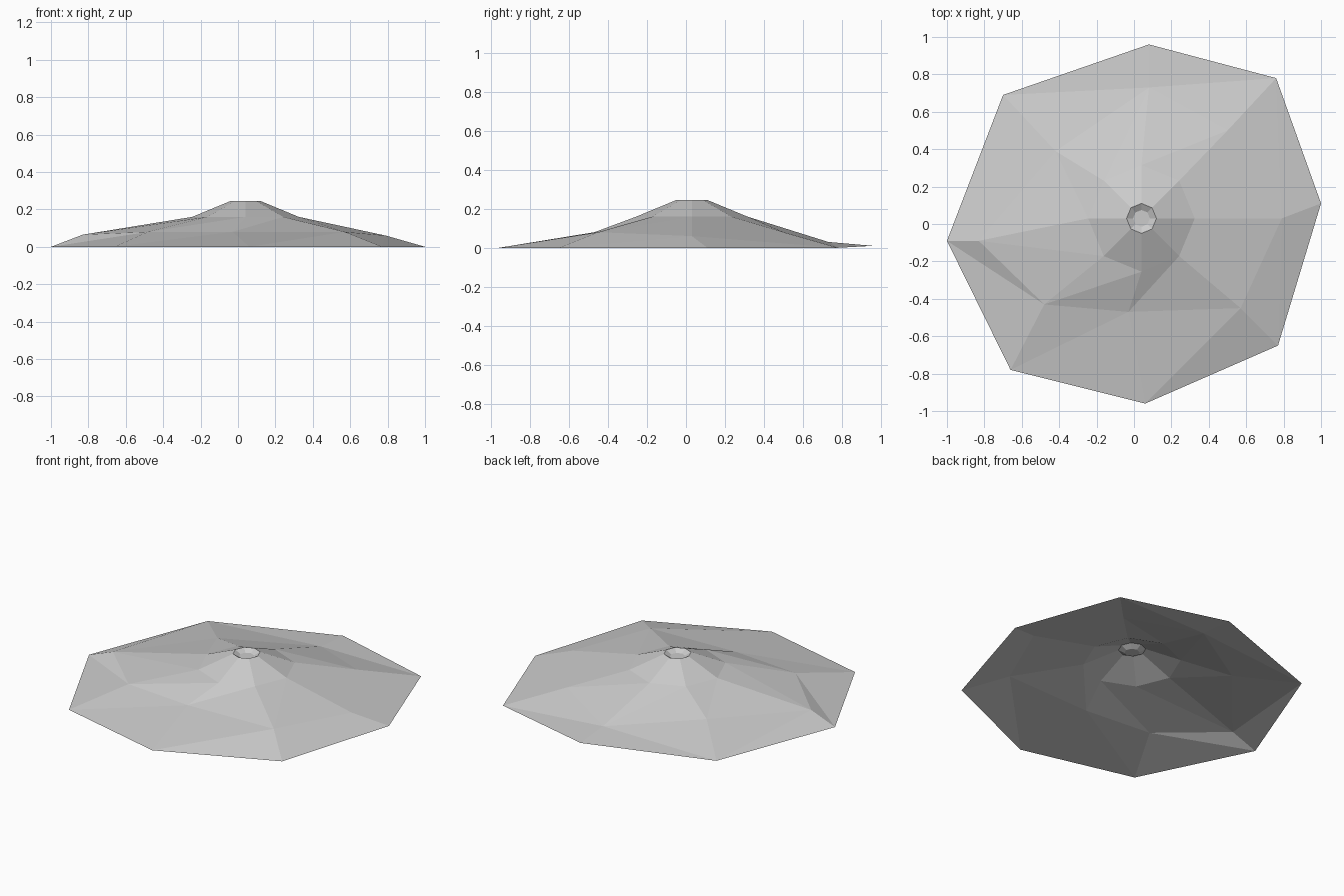
import bpy
import bmesh
from math import cos, sin, pi

default_cube = bpy.data.objects.get("Cube")
if default_cube:
    bpy.data.objects.remove(default_cube, do_unlink=True)

SIDES = 8
PEAK_X, PEAK_Y = 0.04, 0.03


def make_material(name, grey):
    material = bpy.data.materials.new(name)
    material.use_nodes = True
    colour = (grey, grey, grey, 1)
    material.diffuse_color = colour
    shader = material.node_tree.nodes["Principled BSDF"]
    shader.inputs["Base Color"].default_value = colour
    return material


def regular_ring(radius, height):
    """Even ring around the peak, counter-clockwise from the east."""
    angles = [2 * pi * side / SIDES for side in range(SIDES)]
    return [(PEAK_X + radius * cos(a), PEAK_Y + radius * sin(a), height) for a in angles]


def bridge_rings(mesh, lower, upper, flipped=()):
    """Triangles between two rings; sectors in flipped use the other diagonal."""
    for side in range(SIDES):
        following = (side + 1) % SIDES
        a, b = lower[side], lower[following]
        c, d = upper[following], upper[side]
        if side in flipped:
            triangles = ((a, b, d), (b, c, d))
        else:
            triangles = ((a, b, c), (a, c, d))
        for triangle in triangles:
            mesh.faces.new(triangle)


# Irregular foot and lower slope, counter-clockwise from the east
foot = [(1.0, 0.11, 0), (0.76, 0.78, 0), (0.08, 0.96, 0.01), (-0.70, 0.69, 0),
        (-1.0, -0.09, 0), (-0.66, -0.78, 0), (0.06, -0.96, 0), (0.77, -0.65, 0)]
slope = [(0.79, 0.03, 0.06), (0.50, 0.50, 0.08), (0.08, 0.73, 0.03), (-0.42, 0.39, 0.08),
         (-0.83, -0.09, 0.065), (-0.48, -0.43, 0.08), (-0.03, -0.47, 0.08), (0.57, -0.45, 0.08)]

# Shoulder, rim and the shallow dip in the top
shoulder = regular_ring(0.285, 0.16)
rim = regular_ring(0.08, 0.245)
dip = regular_ring(0.045, 0.225)

# Open shell of the hill
mesh = bmesh.new()
rings = [[mesh.verts.new(point) for point in ring]
         for ring in (foot, slope, shoulder, rim, dip)]
flipped_sectors = [(0, 2), (), (), ()]
for lower, upper, flipped in zip(rings, rings[1:], flipped_sectors):
    bridge_rings(mesh, lower, upper, flipped)
mesh.faces.new(rings[-1])

hill_mesh = bpy.data.meshes.new("hill")
mesh.to_mesh(hill_mesh)
mesh.free()
hill_mesh.materials.append(make_material("stone grey", 0.6))
hill = bpy.data.objects.new("hill", hill_mesh)
bpy.context.collection.objects.link(hill)
